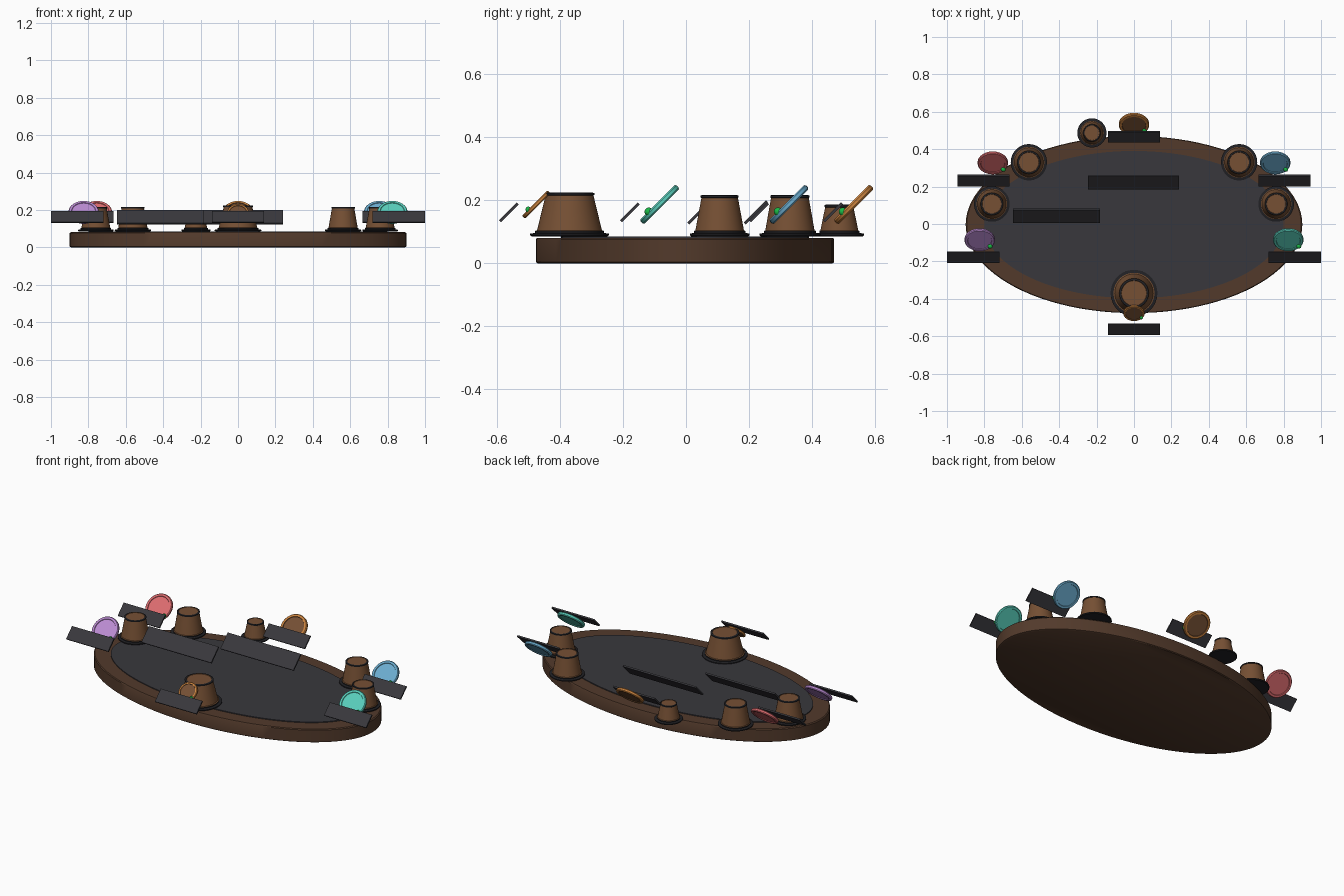
import bpy, bmesh, math
from mathutils import Matrix, Vector

old = bpy.data.objects.get("Cube")
if old:
    bpy.data.objects.remove(old)


def material(name, rgb):
    m = bpy.data.materials.new(name)
    m.use_nodes = True
    col = (*rgb, 1)
    m.diffuse_color = col
    b = next(n for n in m.node_tree.nodes if n.type == 'BSDF_PRINCIPLED')
    b.inputs["Base Color"].default_value = col
    b.inputs["Roughness"].default_value = 0.7
    return m


WOOD = material("dark wood", (0.085, 0.042, 0.024))
CHARCOAL = material("charcoal", (0.04, 0.039, 0.046))
LEATHER = material("brown leather", (0.18, 0.08, 0.034))
BLACK = material("soft black", (0.015, 0.015, 0.018))
TEAL = material("teal", (0.10, 0.62, 0.50))
PURPLE = material("purple", (0.50, 0.26, 0.65))
RED = material("coral red", (0.72, 0.15, 0.16))
BLUE = material("sky blue", (0.15, 0.42, 0.63))
ORANGE = material("orange", (0.60, 0.23, 0.05))
GREEN = material("green", (0.01, 0.48, 0.06))
TILT = Matrix.Rotation(math.radians(45), 4, 'X')


def finish(bm, name, mats, matrix, smooth=True):
    bmesh.ops.recalc_face_normals(bm, faces=bm.faces)
    bm.transform(matrix)
    me = bpy.data.meshes.new(name)
    bm.to_mesh(me)
    bm.free()
    for m in mats:
        me.materials.append(m)
    ob = bpy.data.objects.new(name, me)
    bpy.context.collection.objects.link(ob)
    if smooth:
        bpy.ops.object.select_all(action='DESELECT')
        ob.select_set(True)
        bpy.context.view_layer.objects.active = ob
        bpy.ops.object.shade_smooth_by_angle(angle=math.radians(35))
    return ob


def lathe(name, profile, mats, matrix, bands=None, sides=48):
    """Spin (radius, height) points; bands gives the material of each step."""
    bm = bmesh.new()
    rings = []
    for r, z in profile:
        rings.append([bm.verts.new((r * math.cos(a), r * math.sin(a), z))
                      for a in (math.tau * i / sides for i in range(sides))])
    for k in range(len(rings) - 1):
        low, high = rings[k], rings[k + 1]
        for i in range(sides):
            j = (i + 1) % sides
            f = bm.faces.new((low[i], low[j], high[j], high[i]))
            f.material_index = bands[k] if bands else 0
    for ring, k in ((rings[0], 0), (rings[-1], -1)):
        f = bm.faces.new(ring)
        f.material_index = bands[k] if bands else 0
    return finish(bm, name, mats, matrix)


# Oval table with a thin playing surface
CENTRE = Matrix.Translation((0, -0.003, 0))
lathe("table_top", [(0.89, 0), (0.9, 0.004), (0.9, 0.076), (0.894, 0.081)], [WOOD],
      CENTRE @ Matrix.Diagonal((1, 0.526, 1, 1)), sides=96)
lathe("table_felt", [(0.8, 0.078), (0.8, 0.086)], [CHARCOAL],
      CENTRE @ Matrix.Diagonal((1, 0.492, 1, 1)), sides=96)


# Upturned dice cups: black brim, tapered body, black band, flat cap
def cup(name, x, y, brim, base, top, height):
    z = 0.086
    profile = [(brim * 0.96, z), (brim, z + 0.003), (brim, z + 0.008), (base * 1.06, z + 0.011),
               (base * 1.06, z + 0.017), (base, z + 0.019), (top, height - 0.009),
               (top * 1.04, height - 0.008), (top * 1.04, height - 0.002),
               (top * 0.96, height), (top * 0.9, height), (top * 0.88, height - 0.002)]
    lathe(name, profile, [LEATHER, BLACK], Matrix.Translation((x, y, 0)),
          bands=[1, 1, 1, 1, 0, 0, 1, 1, 1, 1, 0])


cup("front_cup", 0, -0.37, 0.125, 0.103, 0.076, 0.225)
cup("back_cup", -0.225, 0.487, 0.078, 0.06, 0.045, 0.187)
for side, s in (("left", 1), ("right", -1)):
    cup(side + "_side_cup", s * 0.76, 0.107, 0.095, 0.077, 0.058, 0.217)
    cup(side + "_back_cup", s * 0.562, 0.33, 0.097, 0.078, 0.06, 0.217)


# Tilted rectangular panels
def panel(name, x, y, width, depth=0.08):
    bm = bmesh.new()
    bmesh.ops.create_cube(bm, size=1)
    size = Matrix.Diagonal((width, depth, 0.009, 1))
    finish(bm, name, [CHARCOAL], Matrix.Translation((x, y, 0.162)) @ TILT @ size, False)


panel("front_panel", 0, -0.563, 0.277)
panel("back_panel", 0, 0.467, 0.277)
panel("centre_panel", -0.003, 0.222, 0.487, 0.1)
panel("inner_panel", -0.415, 0.043, 0.465, 0.1)
for side, s in (("left", 1), ("right", -1)):
    panel(side + "_front_panel", s * 0.86, -0.178, 0.28)
    panel(side + "_back_panel", s * 0.804, 0.232, 0.277)


# Tilted tokens with a raised lip on both faces, and a small round light
def token(name, x, y, colour, r=0.081, inner=None):
    t = r * 0.12
    half = [(r * 0.78, t * 0.65), (r * 0.8, t), (r * 0.95, t), (r, t * 0.5)]
    profile = [(a, -b) for a, b in half] + half[::-1]
    bands = [0] * 7
    if inner:
        bands[0] = bands[-1] = 1
    spot = Matrix.Translation((x, y, 0.187))
    lathe(name, profile, [colour, inner or colour], spot @ TILT, bands)
    bm = bmesh.new()
    bmesh.ops.create_uvsphere(bm, u_segments=16, v_segments=10, radius=r * 0.16)
    offset = Vector((0.7, -0.43, -0.28)) * r
    finish(bm, name + "_light", [GREEN], spot @ Matrix.Translation(offset))


token("front_token", 0, -0.476, ORANGE, 0.057, LEATHER)
token("back_token", 0, 0.533, ORANGE, 0.081, LEATHER)
token("left_front_token", 0.825, -0.084, TEAL)
token("right_front_token", -0.825, -0.084, PURPLE)
token("left_back_token", 0.755, 0.327, BLUE)
token("right_back_token", -0.755, 0.327, RED)
